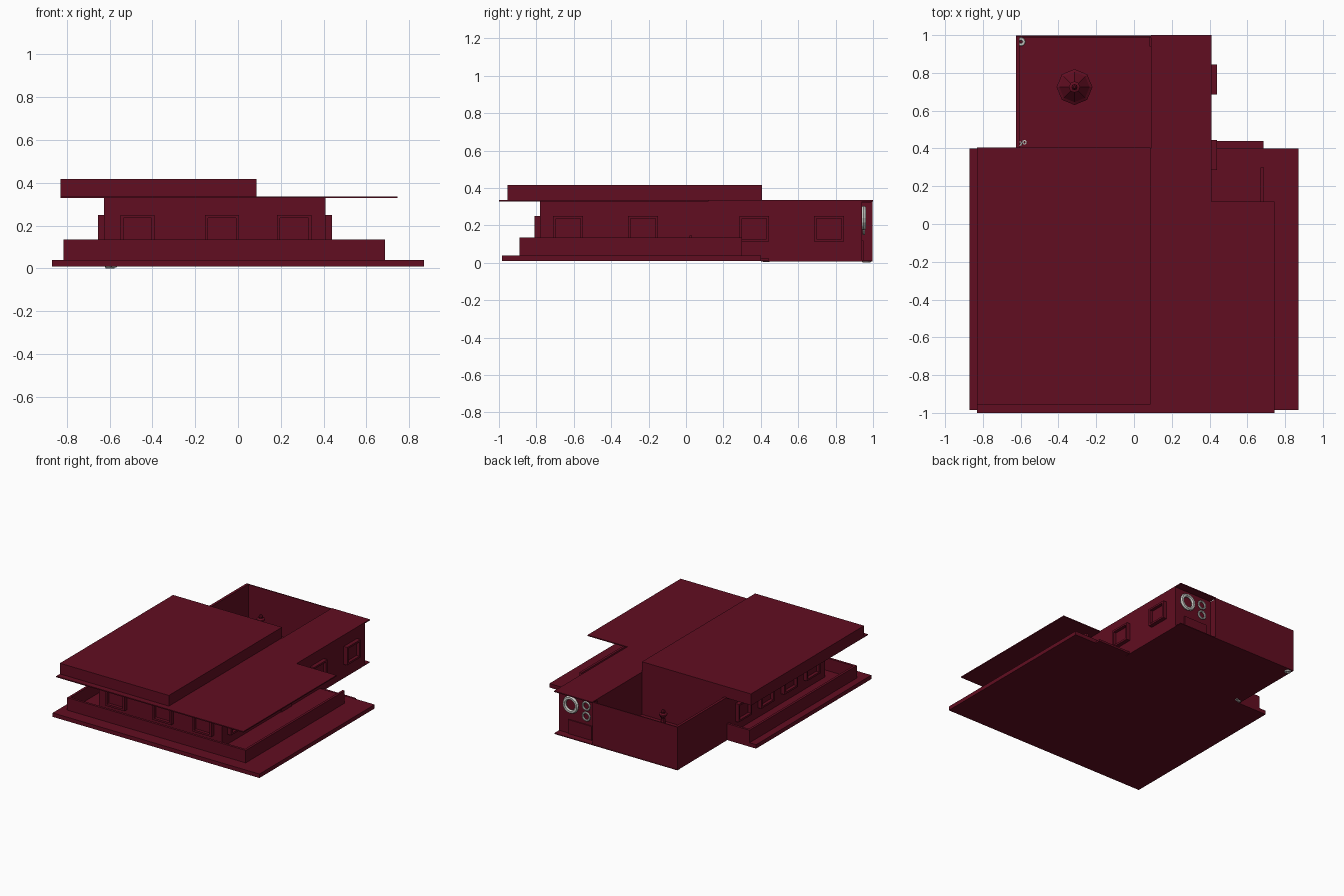
import bpy, bmesh, math
from mathutils import Matrix

if "Cube" in bpy.data.objects:
    bpy.data.objects.remove(bpy.data.objects["Cube"], do_unlink=True)


def material(name, rgb):
    m = bpy.data.materials.new(name)
    m.use_nodes = True
    m.diffuse_color = (*rgb, 1)
    m.node_tree.nodes["Principled BSDF"].inputs["Base Color"].default_value = (*rgb, 1)
    return m


MAROON = material("dark maroon", (0.12, 0.004, 0.015))
WHITE = material("off white", (0.6, 0.6, 0.57))


def finish(name, bm, mat=MAROON):
    bmesh.ops.recalc_face_normals(bm, faces=bm.faces)
    mesh = bpy.data.meshes.new(name)
    bm.to_mesh(mesh)
    bm.free()
    mesh.materials.append(mat)
    ob = bpy.data.objects.new(name, mesh)
    bpy.context.collection.objects.link(ob)
    return ob


def add_box(bm, x, y, z):
    size = [b - a for a, b in (x, y, z)]
    mid = [(a + b) / 2 for a, b in (x, y, z)]
    bmesh.ops.create_cube(bm, size=1, matrix=Matrix.Translation(mid) @ Matrix.Diagonal((*size, 1)))


def boxes(name, *parts, mat=MAROON):
    bm = bmesh.new()
    for part in parts:
        add_box(bm, *part)
    return finish(name, bm, mat)


def prism(name, outline, z0, z1):
    bm = bmesh.new()
    face = bm.faces.new([bm.verts.new((x, y, z0)) for x, y in outline])
    top = bmesh.ops.extrude_face_region(bm, geom=[face])["geom"]
    bmesh.ops.translate(bm, vec=(0, 0, z1 - z0), verts=[v for v in top if isinstance(v, bmesh.types.BMVert)])
    return finish(name, bm)


def lathe(name, profile, sides, place, mat=MAROON, closed=False):
    bm = bmesh.new()
    rings = []
    for r, z in profile:
        rings.append([bm.verts.new((r * math.cos(math.tau * i / sides), r * math.sin(math.tau * i / sides), z))
                      for i in range(sides)])
    pairs = list(zip(rings, rings[1:] + rings[:1])) if closed else list(zip(rings, rings[1:]))
    for a, b in pairs:
        for i in range(sides):
            j = (i + 1) % sides
            bm.faces.new((a[i], a[j], b[j], b[i]))
    if not closed:
        bm.faces.new(rings[0])
        bm.faces.new(rings[-1])
    bm.transform(place)
    return finish(name, bm, mat)


def window(name, origin, angle):
    # Frame with a recessed pane, built facing -y and turned to its wall
    w, h, d, t = 0.08, 0.068, 0.03, 0.014
    bm = bmesh.new()
    for s in (-1, 1):
        add_box(bm, sorted((s * w, s * (w - t))), (-d, 0.01), (-h, h))
        add_box(bm, (t - w, w - t), (-d, 0.01), sorted((s * h, s * (h - t))))
    add_box(bm, (t - w, w - t), (-0.006, 0.002), (t - h, h - t))
    bm.transform(Matrix.Translation(origin) @ Matrix.Rotation(angle, 4, "Z"))
    finish(name, bm)


# Ground slab, entrance step and courtyard floor
boxes("base_slab", ((-0.87, 0.87), (-0.985, 0.4), (0.01, 0.04)))
boxes("entrance_step", ((0.41, 0.685), (0.34, 0.44), (0.01, 0.025)))
boxes("back_floor", ((-0.625, 0.41), (0.4, 0.998), (0.008, 0.014)))

# House body and courtyard walls
boxes("house_body", ((-0.625, 0.41), (-0.78, 0.4), (0.04, 0.33)))
boxes("back_room", ((0.09, 0.41), (0.4, 0.94), (0.012, 0.33)))
boxes("courtyard_walls",
      ((-0.625, -0.605), (0.4, 0.996), (0.01, 0.335)),
      ((-0.605, 0.09), (0.988, 0.996), (0.01, 0.335)),
      ((0.082, 0.09), (0.94, 0.996), (0.01, 0.325)))

# Terrace parapet, open at the entrance
T = 0.018
boxes("terrace_parapet",
      ((-0.815, 0.688), (-0.89, -0.89 + T), (0.04, 0.135)),
      ((-0.815, -0.815 + T), (-0.89 + T, 0.4), (0.04, 0.135)),
      ((-0.815 + T, -0.625), (0.4 - T, 0.4), (0.04, 0.135)),
      ((0.688 - T, 0.688), (-0.89 + T, 0.3), (0.04, 0.135)))

# Roofs
prism("thin_roof", [(-0.83, -1), (0.745, -1), (0.745, 0.12), (0.41, 0.12), (0.41, 1),
                    (0.09, 1), (0.09, 0.4), (-0.83, 0.4)], 0.328, 0.336)
boxes("raised_roof", ((-0.83, 0.087), (-0.955, 0.405), (0.336, 0.417)))

# Windows
for i, x in enumerate((-0.47, -0.075, 0.263)):
    window(f"front_window_{i + 1}", (x, -0.78, 0.182), 0)
for i, y in enumerate((-0.63, -0.23, 0.365, 0.765)):
    window(f"left_window_{i + 1}", (0.41, y, 0.182), math.pi / 2)
for i, y in enumerate((-0.6, -0.33, -0.05, 0.22)):
    window(f"right_window_{i + 1}", (-0.625, y, 0.182), -math.pi / 2)

# Doors
boxes("side_door", ((0.405, 0.416), (-0.07, 0.05), (0.04, 0.235)))
boxes("side_door_knob", ((0.414, 0.426), (0.02, 0.032), (0.135, 0.147)))
boxes("back_panel", ((0.13, 0.33), (0.935, 0.948), (0.014, 0.12)))

# Courtyard fountain
lathe("fountain", [(0.095, 0.012), (0.095, 0.05), (0.08, 0.06), (0.025, 0.13), (0.014, 0.22),
                   (0.03, 0.245), (0.03, 0.252), (0.014, 0.258), (0.016, 0.272), (0.006, 0.285)],
      8, Matrix.Translation((-0.315, 0.725, 0)))


# Pale rings on the back wall and on the courtyard floor
def ring(name, place, radius, tube):
    profile = [(radius + tube * math.cos(math.tau * k / 6), tube * math.sin(math.tau * k / 6)) for k in range(6)]
    lathe(name, profile, 16, place, WHITE, closed=True)


UPRIGHT = Matrix.Rotation(math.pi / 2, 4, "X")
for i, (x, z, r) in enumerate(((0.305, 0.24, 0.052), (0.175, 0.265, 0.029), (0.175, 0.185, 0.029))):
    ring(f"wall_ring_{i + 1}", Matrix.Translation((x, 0.95, z)) @ UPRIGHT, r, r * 0.27)
for i, (x, y, r) in enumerate(((-0.598, 0.965, 0.015), (-0.605, 0.425, 0.009), (-0.58, 0.433, 0.009))):
    ring(f"floor_ring_{i + 1}", Matrix.Translation((x, y, 0.0095)), r, 0.0105 if i == 0 else 0.006)
